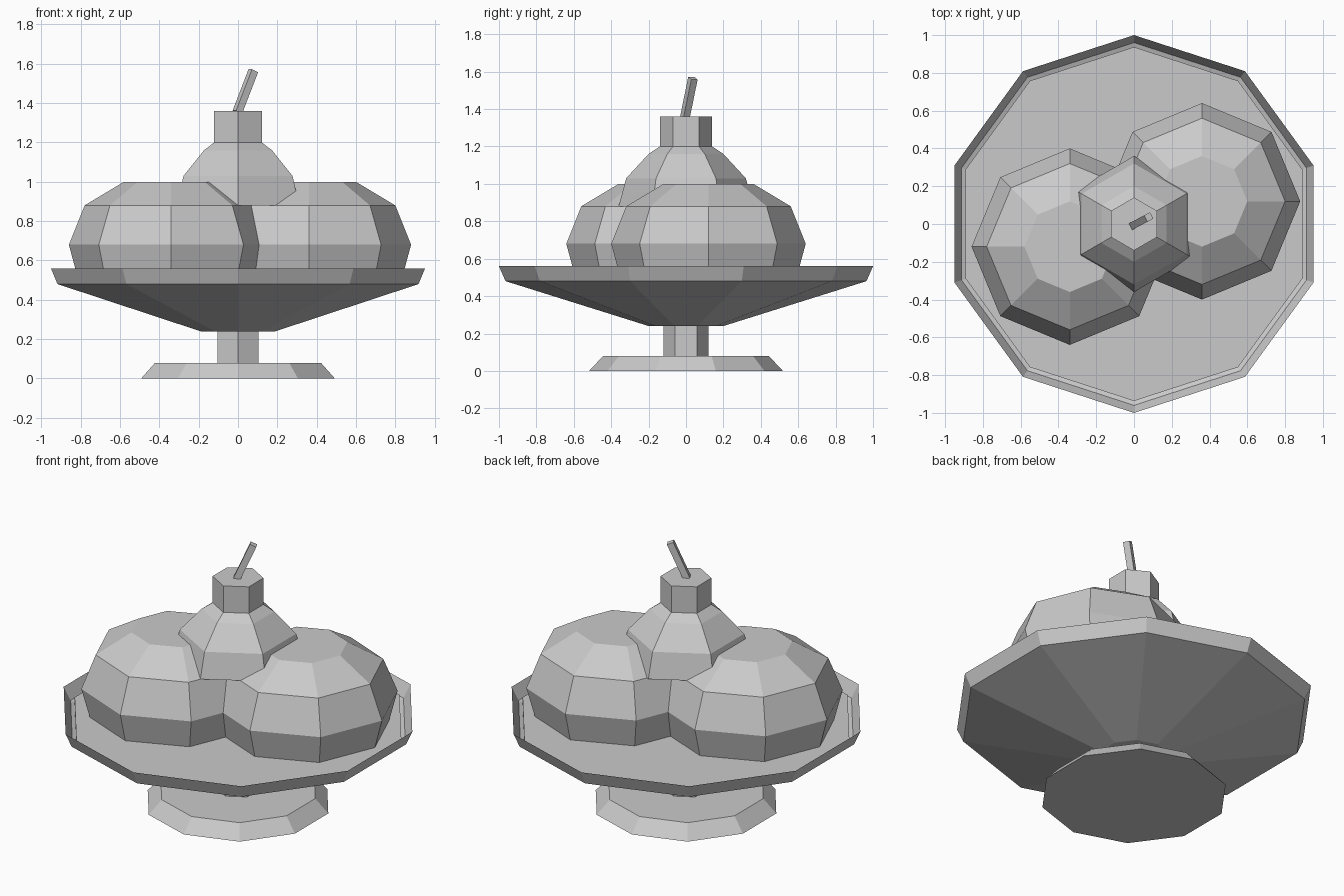
import bpy, bmesh, math
from mathutils import Vector, Quaternion

cube = bpy.data.objects.get("Cube")
if cube:
    bpy.data.objects.remove(cube, do_unlink=True)

# One plain grey for everything
grey = bpy.data.materials.new("plain_grey")
grey.use_nodes = True
colour = (0.59, 0.59, 0.59, 1)
grey.diffuse_color = colour
grey.node_tree.nodes["Principled BSDF"].inputs["Base Color"].default_value = colour


def lathe(name, sides, profile, centre=(0, 0)):
    """Faceted turned solid; profile runs as (radius, height), capped at both ends."""
    bm = bmesh.new()
    rings = []
    for r, z in profile:
        ring = []
        for i in range(sides):
            a = math.pi / 2 + math.tau * i / sides
            ring.append(bm.verts.new((r * math.cos(a), r * math.sin(a), z)))
        rings.append(ring)
    for low, high in zip(rings, rings[1:]):
        for i in range(sides):
            j = (i + 1) % sides
            bm.faces.new((low[i], low[j], high[j], high[i]))
    bm.faces.new(rings[0][::-1])
    bm.faces.new(rings[-1])
    mesh = bpy.data.meshes.new(name)
    bm.to_mesh(mesh)
    bm.free()
    mesh.materials.append(grey)
    obj = bpy.data.objects.new(name, mesh)
    obj.location = (*centre, 0)
    bpy.context.collection.objects.link(obj)
    return obj


# Footed dish: flared foot, six-sided stem, shallow bowl with a raised flat floor
lathe("foot", 10, [(0.518, 0), (0.443, 0.08)])
lathe("stem", 6, [(0.12, 0.07), (0.12, 0.25)])
lathe("bowl", 10, [(0.2, 0.24), (0.965, 0.48), (1.0, 0.56),
                   (0.96, 0.482), (0.937, 0.474), (0.937, 0.505)])

# Two ice cream scoops
scoop = [(0.47, 0.495), (0.52, 0.68), (0.44, 0.88), (0.24, 1.0)]
lathe("right_scoop", 8, scoop, (-0.34, -0.12))
lathe("left_scoop", 8, scoop, (0.36, 0.12))

# Cream dollop, cherry and its leaning square stalk
lathe("cream", 6, [(0.36, 0.88), (0.32, 1.03), (0.2, 1.16), (0.14, 1.2)])
lathe("cherry", 6, [(0.14, 1.19), (0.14, 1.36)])
start, end = Vector((-0.003, -0.006, 1.355)), Vector((0.078, 0.037, 1.565))
axis = end - start
stalk = lathe("cherry_stalk", 4, [(0.027, 0), (0.027, axis.length)])
stalk.location = start
turn = Quaternion((0, 0, 1), math.pi / 4)
stalk.rotation_euler = (axis.to_track_quat("Z", "Y") @ turn).to_euler()
